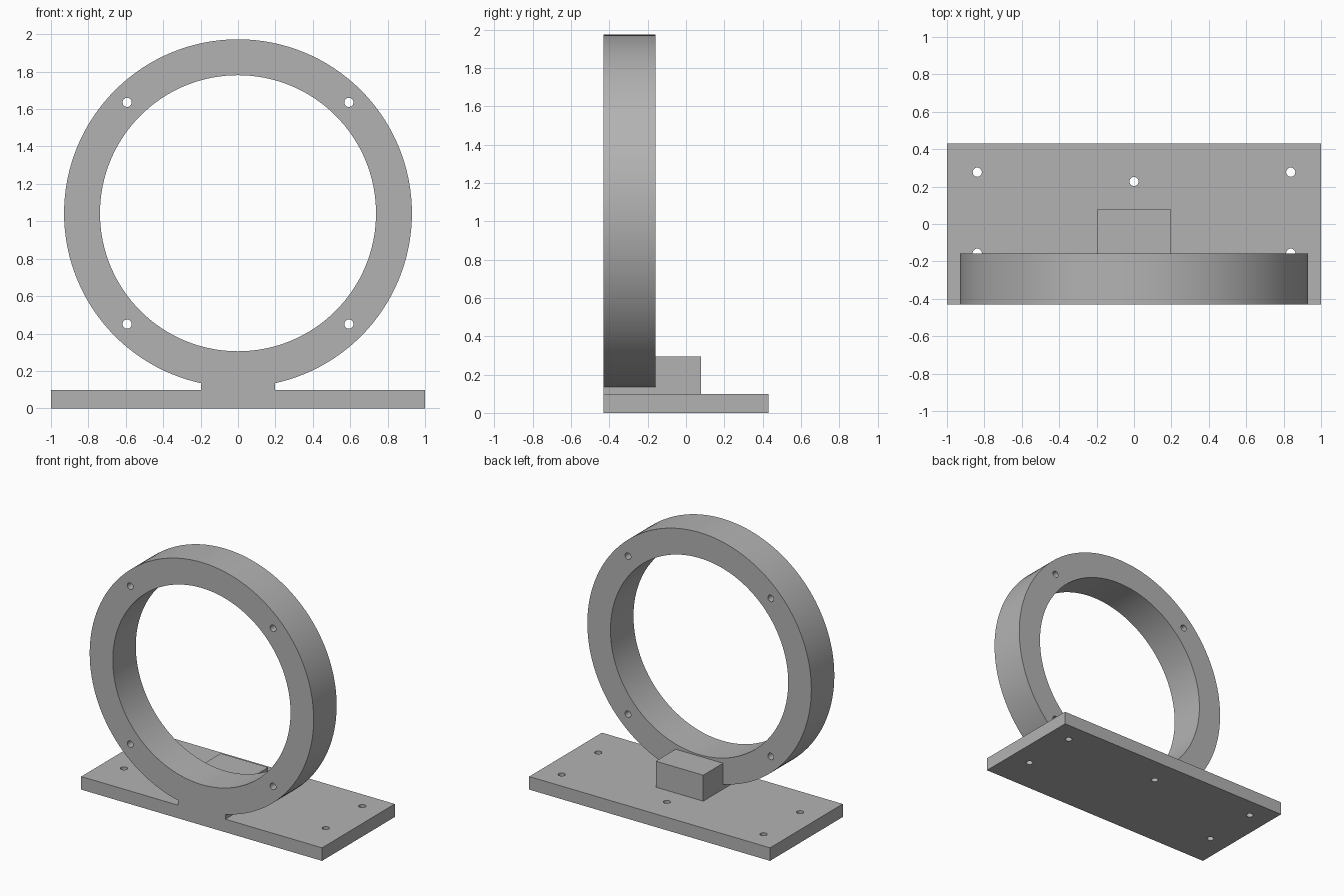
import bpy, bmesh, math
from mathutils import Matrix

if "Cube" in bpy.data.objects:
    bpy.data.objects.remove(bpy.data.objects["Cube"])

grey = bpy.data.materials.new("plain_grey")
grey.diffuse_color = (0.45, 0.45, 0.45, 1)
grey.use_nodes = True
grey.node_tree.nodes["Principled BSDF"].inputs["Base Color"].default_value = grey.diffuse_color

Y0, Y1 = -0.431, 0.431      # plate depth
RING_BACK = -0.158
CZ, R_OUT, R_IN = 1.043, 0.93, 0.738
HOLE_R = 0.0245


def finish(name, bm):
    bmesh.ops.recalc_face_normals(bm, faces=bm.faces)
    me = bpy.data.meshes.new(name)
    bm.to_mesh(me)
    bm.free()
    ob = bpy.data.objects.new(name, me)
    bpy.context.collection.objects.link(ob)
    me.materials.append(grey)
    return ob


def box(name, x0, x1, y0, y1, z0, z1):
    bm = bmesh.new()
    m = Matrix.Translation(((x0 + x1) / 2, (y0 + y1) / 2, (z0 + z1) / 2)) \
        @ Matrix.Diagonal((x1 - x0, y1 - y0, z1 - z0, 1))
    bmesh.ops.create_cube(bm, size=1, matrix=m)
    return finish(name, bm)


def tube(name, r_out, r_in, y0, y1, cz, n):
    bm = bmesh.new()
    loops = []
    for r, y in ((r_out, y0), (r_out, y1), (r_in, y1), (r_in, y0)):
        loops.append([bm.verts.new((r * math.sin(2 * math.pi * i / n), y,
                                    cz + r * math.cos(2 * math.pi * i / n)))
                      for i in range(n)])
    for k in range(4):
        a, b = loops[k], loops[(k + 1) % 4]
        for i in range(n):
            j = (i + 1) % n
            bm.faces.new((a[i], a[j], b[j], b[i]))
    return finish(name, bm)


def pins(name, matrices, depth):
    bm = bmesh.new()
    for m in matrices:
        bmesh.ops.create_cone(bm, cap_ends=True, segments=24, radius1=HOLE_R,
                              radius2=HOLE_R, depth=depth, matrix=m)
    return finish(name, bm)


def boolean(ob, other, op):
    mod = ob.modifiers.new(op, 'BOOLEAN')
    mod.operation, mod.object, mod.solver = op, other, 'EXACT'
    bpy.context.view_layer.objects.active = ob
    bpy.ops.object.modifier_apply(modifier=mod.name)
    bpy.data.objects.remove(other)


# Base plate with five screw holes
stand = box("ring_stand", -1, 1, Y0, Y1, 0, 0.098)
spots = [(sx * 0.838, y) for sx in (-1, 1) for y in (-0.156, 0.277)] + [(0, 0.227)]
boolean(stand, pins("plate_pins", [Matrix.Translation((x, y, 0.05)) for x, y in spots], 0.4),
        'DIFFERENCE')

# Upright ring with four bolt holes
ring = tube("ring", R_OUT, R_IN, Y0, RING_BACK, CZ, 128)
turn = Matrix.Rotation(math.pi / 2, 4, 'X')
boolean(ring, pins("ring_pins", [Matrix.Translation((sx * 0.593, -0.3, CZ + sz * 0.593)) @ turn
                                 for sx in (-1, 1) for sz in (-1, 1)], 0.8), 'DIFFERENCE')

# Support block joins the plate and the ring
block = box("support_block", -0.197, 0.197, Y0, 0.077, 0.05, 0.293)
boolean(stand, block, 'UNION')
boolean(stand, ring, 'UNION')

# Smooth the round walls, keep the edges sharp
bpy.ops.object.select_all(action='DESELECT')
stand.select_set(True)
bpy.context.view_layer.objects.active = stand
bpy.ops.object.shade_smooth_by_angle(angle=math.radians(30))
